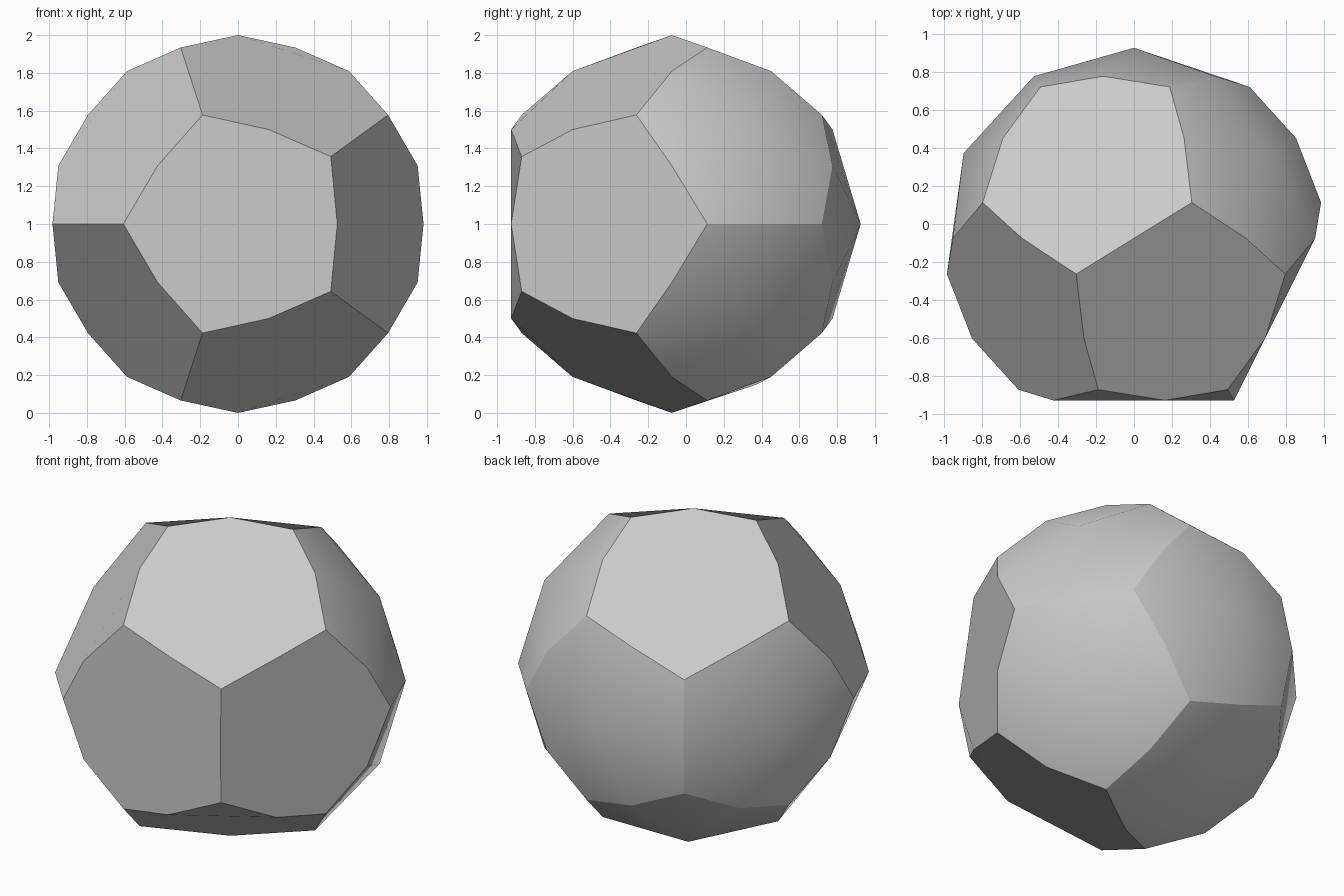
import bpy, bmesh, math
from mathutils import Vector

old = bpy.data.objects.get("Cube")
if old:
    bpy.data.objects.remove(old, do_unlink=True)

# Single grey material
grey = bpy.data.materials.new("light_grey")
grey.use_nodes = True
grey.diffuse_color = (0.6, 0.6, 0.6, 1)
bsdf = next(n for n in grey.node_tree.nodes if n.type == 'BSDF_PRINCIPLED')
bsdf.inputs["Base Color"].default_value = (0.6, 0.6, 0.6, 1)


def direction(y, degrees):
    """Unit vector with depth y, turned by an angle in the x-z plane."""
    r, a = math.sqrt(1 - y * y), math.radians(degrees)
    return Vector((r * math.cos(a), y, r * math.sin(a)))


# Twelve panel directions: front, front ring, back ring, back
front, back = Vector((0, -1, 0)), Vector((0, 1, 0))
tilt = 1 / math.sqrt(5)
front_ring = [direction(-tilt, 72 * k) for k in range(5)]
back_ring = [direction(tilt, 36 + 72 * k) for k in range(5)]
panels = [front] + front_ring + back_ring + [back]

# The back and four of the back ring bulge to a point; the rest are flat
raised = [back] + [d for k, d in enumerate(back_ring) if k != 1]


def panel_outline(n):
    """Corners and edge midpoints of a panel, all on the unit sphere.

    Starting at a corner makes the corners fold back from the flat middle."""
    ref = front if abs(n.y) < 0.9 else Vector((1, 0, 0))
    u = (ref - n * ref.dot(n)).normalized()
    w = n.cross(u)
    near = [p for p in panels if 0.3 < p.dot(n) < 0.6]
    near.sort(key=lambda p: (math.atan2(p.dot(w), p.dot(u)) + 0.01) % math.tau)
    points = []
    for i, p in enumerate(near):
        points += [(n + near[i - 1] + p).normalized(), (n + p).normalized()]
    return points


# Build the panels
bm = bmesh.new()
for n in panels:
    ring = [bm.verts.new(p) for p in panel_outline(n)]
    if n in raised:
        peak = bm.verts.new(n)
        for i, v in enumerate(ring):
            bm.faces.new((peak, v, ring[(i + 1) % len(ring)])).smooth = True
    else:
        bm.faces.new(ring)

# Join the panels, keeping their borders sharp
bmesh.ops.remove_doubles(bm, verts=bm.verts[:], dist=0.001)
for e in bm.edges:
    e.smooth = any(len(v.link_faces) == 10 for v in e.verts)
bmesh.ops.translate(bm, verts=bm.verts[:], vec=(0, -0.075, 1))

mesh = bpy.data.meshes.new("panelled_ball")
bm.to_mesh(mesh)
bm.free()
mesh.materials.append(grey)
ball = bpy.data.objects.new("panelled_ball", mesh)
bpy.context.collection.objects.link(ball)
